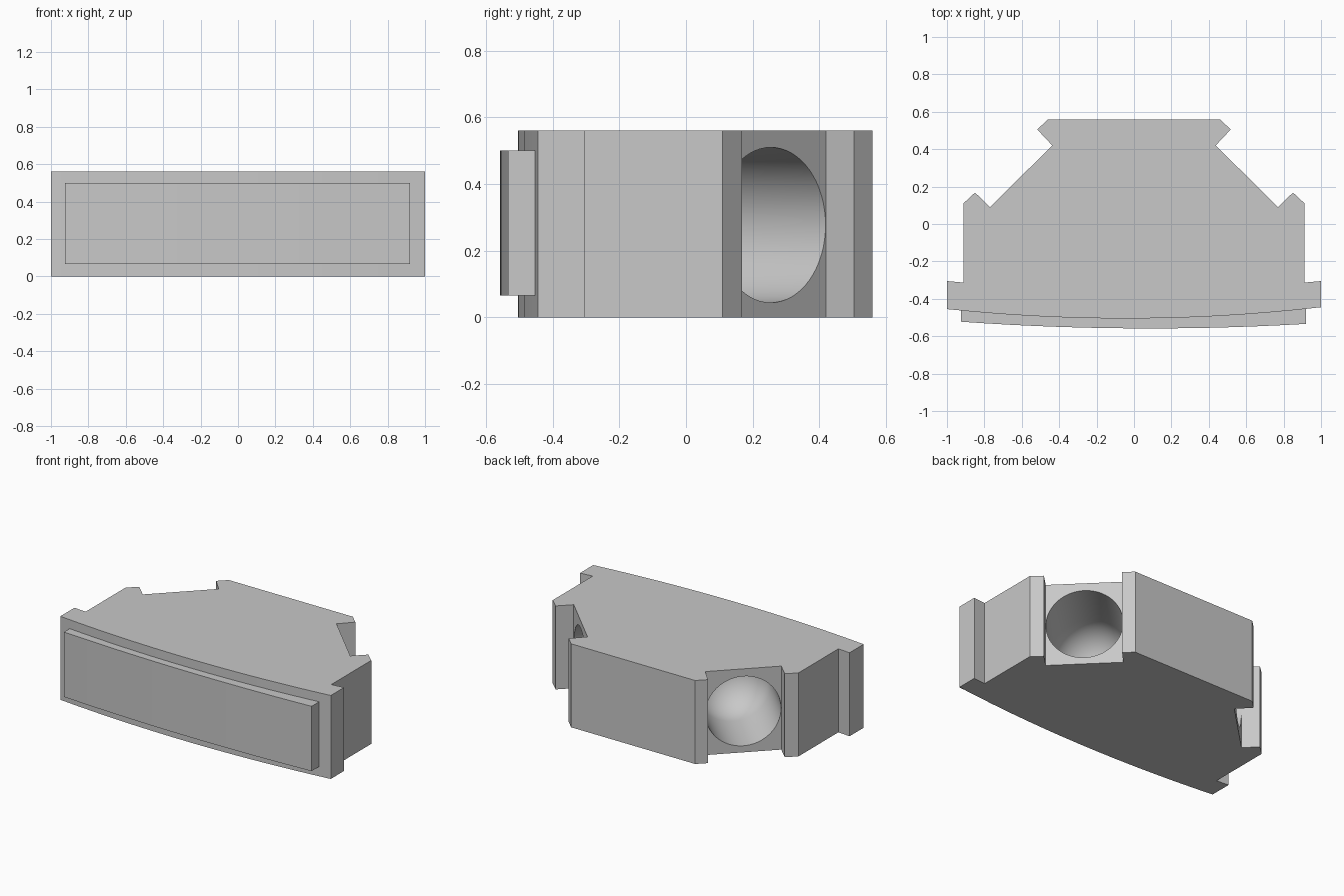
import bpy, bmesh, math
from mathutils import Vector

cube = bpy.data.objects.get("Cube")
if cube:
    bpy.data.objects.remove(cube, do_unlink=True)

HEIGHT = 0.56
SOCKET_R = 0.233
SOCKET_DEPTH = 0.36

grey = bpy.data.materials.new("plain_grey")
grey.use_nodes = True
colour = (0.58, 0.58, 0.58, 1)
grey.diffuse_color = colour
grey.node_tree.nodes["Principled BSDF"].inputs["Base Color"].default_value = colour


def finish(bm, name):
    bmesh.ops.recalc_face_normals(bm, faces=bm.faces)
    mesh = bpy.data.meshes.new(name)
    bm.to_mesh(mesh)
    bm.free()
    mesh.materials.append(grey)
    obj = bpy.data.objects.new(name, mesh)
    bpy.context.collection.objects.link(obj)
    return obj


def prism(name, outline, bottom, top):
    bm = bmesh.new()
    face = bm.faces.new([bm.verts.new((x, y, bottom)) for x, y in outline])
    new = bmesh.ops.extrude_face_region(bm, geom=[face])["geom"]
    verts = [v for v in new if isinstance(v, bmesh.types.BMVert)]
    bmesh.ops.translate(bm, verts=verts, vec=(0, 0, top - bottom))
    return finish(bm, name)


def bow(x0, x1, mid, bend, tilt, steps=14):
    """Shallow curved front edge running from x0 to x1."""
    xs = [x0 + (x1 - x0) * i / steps for i in range(steps + 1)]
    return [(x, mid + bend * x * x + tilt * x) for x in xs]


def smooth(obj):
    bpy.ops.object.select_all(action='DESELECT')
    bpy.context.view_layer.objects.active = obj
    obj.select_set(True)
    bpy.ops.object.shade_smooth_by_angle(angle=math.radians(25))


# Body: bowed front, stepped flange, notched diagonal shoulders
side = [(1, -0.305), (0.912, -0.313), (0.912, 0.11), (0.85, 0.168),
        (0.77, 0.09), (0.437, 0.42), (0.517, 0.505), (0.46, 0.56)]
outline = bow(-1, 1, -0.505, 0.055, 0.005) + side
outline += [(-x, y) for x, y in reversed(side)]
body = prism("body", outline, 0, HEIGHT)


# Round-ended sockets bored into both diagonal shoulders
def socket_cutter(s):
    bm = bmesh.new()
    profile = [(0, 0.02), (SOCKET_R, 0.02), (SOCKET_R, -SOCKET_DEPTH)]
    for i in range(1, 13):
        a = math.pi / 2 * i / 12
        profile.append((SOCKET_R * math.cos(a), -SOCKET_DEPTH - SOCKET_R * math.sin(a)))
    verts = [bm.verts.new((r, 0, z)) for r, z in profile]
    edges = [bm.edges.new(pair) for pair in zip(verts, verts[1:])]
    bmesh.ops.spin(bm, geom=verts + edges, cent=(0, 0, 0), axis=(0, 0, 1),
                   angle=2 * math.pi, steps=64)
    bmesh.ops.remove_doubles(bm, verts=bm.verts, dist=0.0001)
    obj = finish(bm, "socket_cutter")
    obj.rotation_mode = 'QUATERNION'
    obj.rotation_quaternion = Vector((s, 1, 0)).to_track_quat('Z', 'Y')
    obj.location = (s * 0.6035, 0.255, HEIGHT / 2 - 0.003)
    obj.hide_render = True
    return obj


for s in (1, -1):
    cutter = socket_cutter(s)
    mod = body.modifiers.new("socket", 'BOOLEAN')
    mod.operation = 'DIFFERENCE'
    mod.solver = 'EXACT'
    mod.object = cutter
    bpy.context.view_layer.update()
    bpy.context.view_layer.objects.active = body
    bpy.ops.object.modifier_apply(modifier=mod.name)
    bpy.data.objects.remove(cutter, do_unlink=True)
smooth(body)

# Raised panel on the front
panel = bow(-0.925, 0.92, -0.558, 0.035, -0.006) + [(0.92, -0.42), (-0.925, -0.42)]
smooth(prism("front_panel", panel, 0.065, 0.5))
